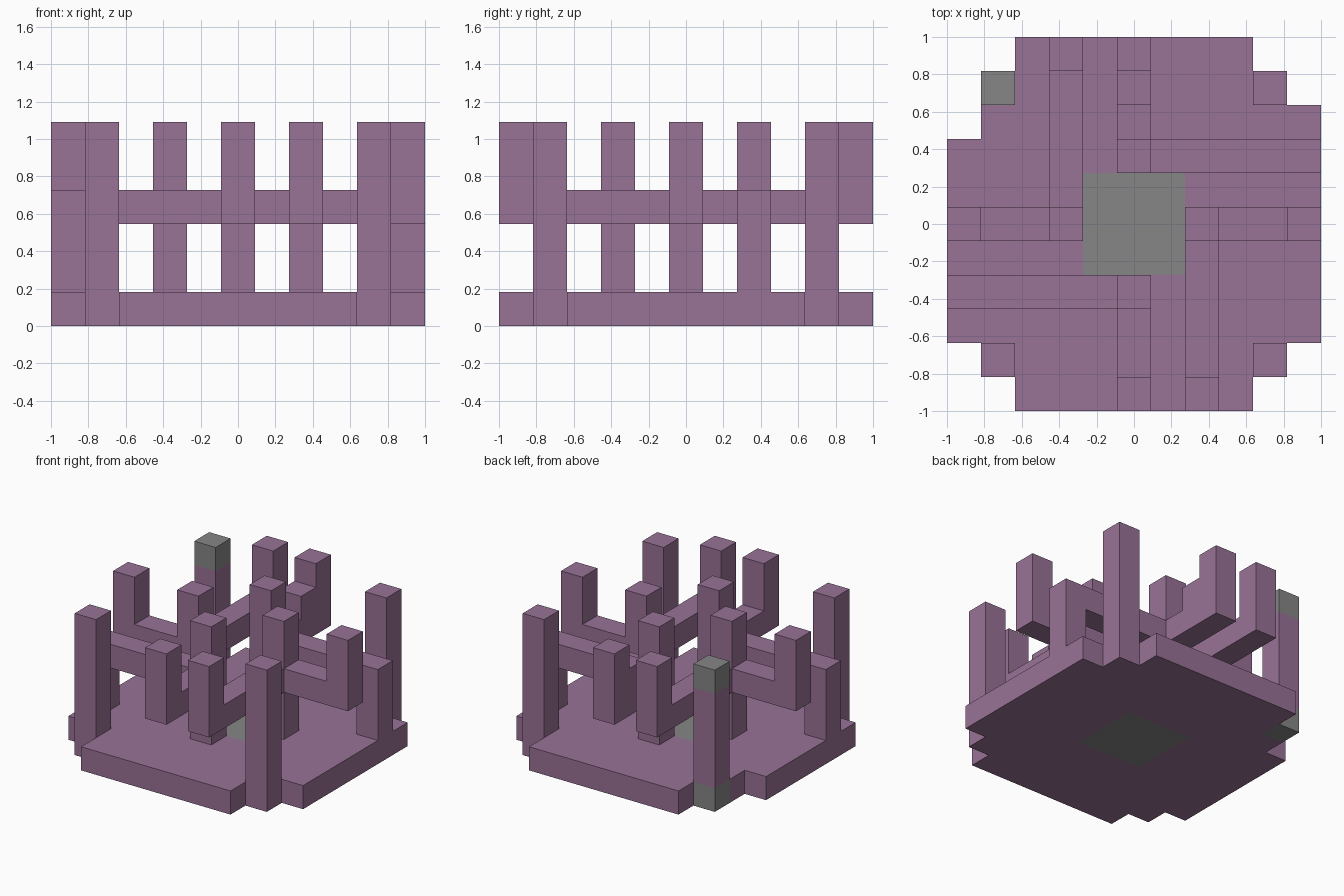
import bpy
import bmesh
from mathutils import Vector

U = 2 / 11  # side of one cell; the plan is 11 x 11 cells, 6 layers high

cube = bpy.data.objects.get("Cube")
if cube:
    bpy.data.objects.remove(cube, do_unlink=True)


def make_material(name, color):
    mat = bpy.data.materials.new(name)
    mat.use_nodes = True
    mat.diffuse_color = color
    mat.node_tree.nodes["Principled BSDF"].inputs["Base Color"].default_value = color
    return mat


PURPLE = make_material("dusty_purple", (0.315, 0.168, 0.305, 1))
GREY = make_material("mid_grey", (0.24, 0.24, 0.24, 1))


def add_object(name, bm, *mats):
    mesh = bpy.data.meshes.new(name)
    bm.to_mesh(mesh)
    bm.free()
    for mat in mats:
        mesh.materials.append(mat)
    obj = bpy.data.objects.new(name, mesh)
    bpy.context.collection.objects.link(obj)
    return obj


def block(name, a, b, low, high, mat=PURPLE):
    """Box spanning cells a to b (inclusive), from layer low up to layer high."""
    lo = Vector((min(a[0], b[0]) - 0.5, min(a[1], b[1]) - 0.5, low)) * U
    hi = Vector((max(a[0], b[0]) + 0.5, max(a[1], b[1]) + 0.5, high)) * U
    bm = bmesh.new()
    bmesh.ops.create_cube(bm, size=1)
    for v in bm.verts:
        v.co = (lo + hi) / 2 + v.co * (hi - lo)
    return add_object(name, bm, mat)


def post(name, cell, low, high, mat=PURPLE):
    return block(name, cell, cell, low, high, mat)


# Floor: stepped octagon, one notched cell, grey square in the middle
def on_floor(i, j):
    return min(abs(i), abs(j)) <= 3 and (i, j) != (-5, 3)


bm = bmesh.new()
bmesh.ops.create_grid(bm, x_segments=11, y_segments=11, size=1)
outside = []
for f in bm.faces:
    c = f.calc_center_median() / U
    i, j = round(c.x), round(c.y)
    f.material_index = int(max(abs(i), abs(j)) <= 1)
    if not on_floor(i, j):
        outside.append(f)
bmesh.ops.delete(bm, geom=outside, context='FACES')
floor = add_object("floor", bm, PURPLE, GREY)
solid = floor.modifiers.new("thickness", 'SOLIDIFY')
solid.thickness = U
solid.offset = 1

# Corner pillars: three plain, one with grey foot and cap
for name, cell in (("front_right", (-4, -4)), ("front_left", (4, -4)), ("back_left", (4, 4))):
    post(name + "_pillar", cell, 0, 6)
marked = (-4, 4)
post("back_right_pillar_foot", marked, 0, 1, GREY)
post("back_right_pillar_shaft", marked, 1, 5)
post("back_right_pillar_cap", marked, 5, 6, GREY)

# Inner posts with two raised beams each; s = -1 is the half-turn copy
for s, side, end in ((1, "right", "front"), (-1, "left", "back")):
    def at(i, j):
        return (s * i, s * j)

    # side group: long beam and short beam both end in hanging posts
    post(side + "_inner_post", at(-2, 0), 1, 6)
    block(side + "_long_beam", at(-2, 1), at(-2, 4), 3, 4)
    post(side + "_long_beam_post", at(-2, 5), 3, 6)
    block(side + "_short_beam", at(-4, 0), at(-3, 0), 3, 4)
    post(side + "_short_beam_post", at(-5, 0), 3, 6)

    # end group: long beam rests on a low support post
    post(end + "_inner_post", at(0, -2), 1, 6)
    block(end + "_long_beam", at(-1, -2), at(-4, -2), 3, 4)
    post(end + "_support_post", at(-5, -2), 1, 4)
    block(end + "_short_beam", at(0, -3), at(0, -4), 3, 4)
    post(end + "_short_beam_post", at(0, -5), 3, 6)

# Small step against the back hanging post
post("back_step", (0, 4), 4, 5)
